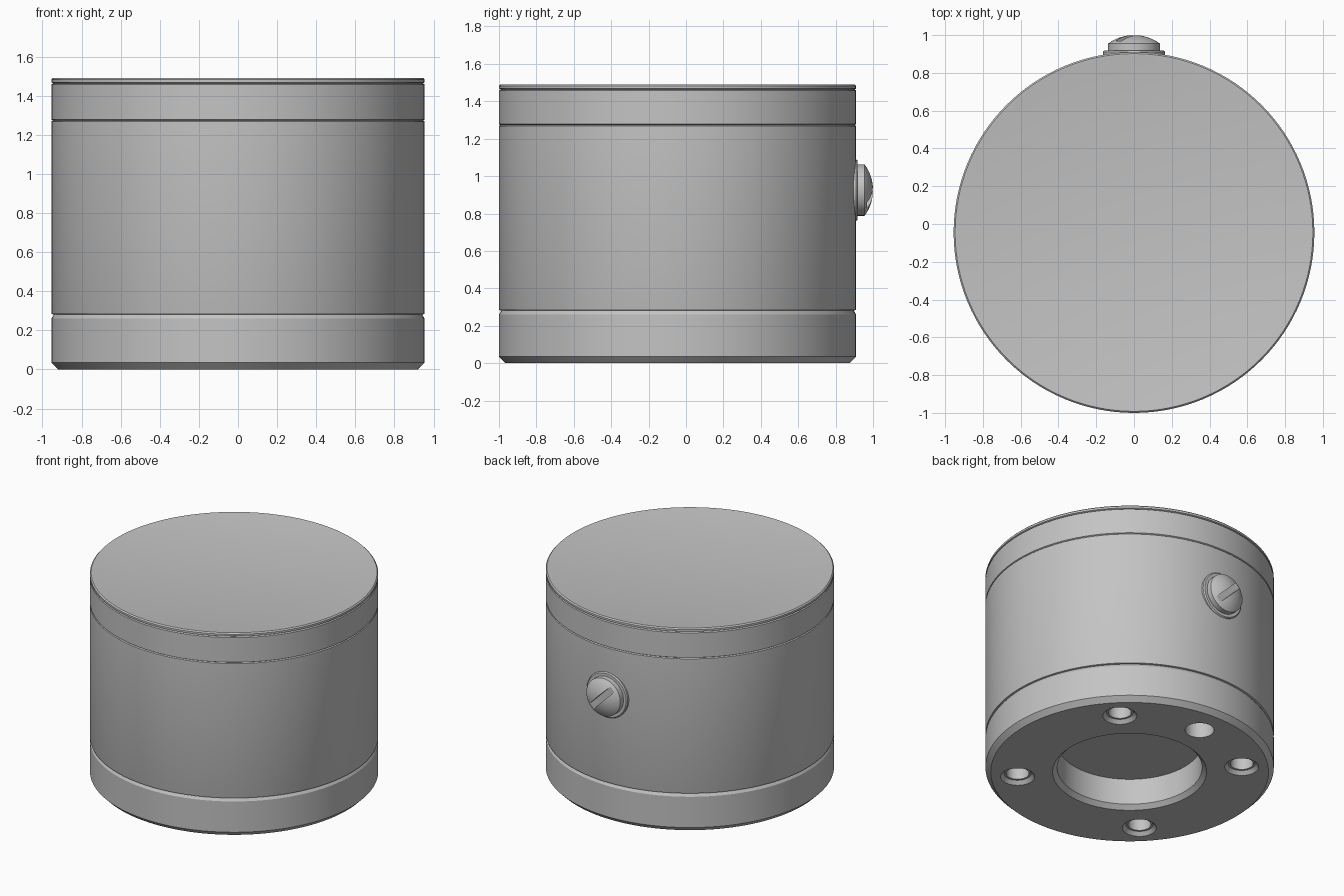
import bpy, bmesh, math
from mathutils import Matrix, Vector

if "Cube" in bpy.data.objects:
    bpy.data.objects.remove(bpy.data.objects["Cube"])

CY = -0.045          # y of the main axis
R = 0.955            # outer radius

grey = bpy.data.materials.new("metal grey")
grey.diffuse_color = (0.55, 0.55, 0.55, 1)
grey.use_nodes = True
grey.node_tree.nodes["Principled BSDF"].inputs["Base Color"].default_value = grey.diffuse_color


def finish(name, bm, matrix):
    bmesh.ops.recalc_face_normals(bm, faces=bm.faces)
    bm.transform(matrix)
    mesh = bpy.data.meshes.new(name)
    bm.to_mesh(mesh)
    bm.free()
    mesh.materials.append(grey)
    ob = bpy.data.objects.new(name, mesh)
    bpy.context.collection.objects.link(ob)
    return ob


def lathe(name, profile, matrix, n=128):
    """Revolve (radius, height) points about z; radius 0 ends are closed by a flat cap."""
    bm = bmesh.new()
    rings = []
    for r, z in profile:
        rings.append([bm.verts.new((r * math.cos(2 * math.pi * i / n),
                                    r * math.sin(2 * math.pi * i / n), z)) for i in range(n)])
    for a, b in zip(rings, rings[1:]):
        for i in range(n):
            j = (i + 1) % n
            bm.faces.new((a[i], a[j], b[j], b[i]))
    bm.faces.new(rings[0][::-1])
    bm.faces.new(rings[-1])
    return finish(name, bm, matrix)


def activate(ob):
    bpy.ops.object.select_all(action='DESELECT')
    ob.select_set(True)
    bpy.context.view_layer.objects.active = ob


def cut(ob, cutter):
    cutter.hide_render = True
    mod = ob.modifiers.new("cut", 'BOOLEAN')
    mod.operation = 'DIFFERENCE'
    mod.solver = 'EXACT'
    mod.object = cutter
    activate(ob)
    bpy.ops.object.modifier_apply(modifier=mod.name)
    bpy.data.objects.remove(cutter)


axis = Matrix.Translation((0, CY, 0))

# base with chamfered foot, centre bore and sloped upper shoulder
base = lathe("base", [(0.48, 0.22), (0.48, 0.03), (0.51, 0), (0.92, 0), (R, 0.035),
                      (R, 0.26), (0.94, 0.284), (0.9, 0.284)], axis)

# four stepped screw holes on the diagonals
for k in range(4):
    a = math.radians(45 + 90 * k)
    place = Matrix.Translation((0.745 * math.cos(a), CY + 0.745 * math.sin(a), 0))
    cut(base, lathe("screw_hole", [(0.113, -0.05), (0.113, 0), (0.09, 0.025), (0.076, 0.025),
                                   (0.076, 0.22)], place, 32))

# plain cable hole towards the back
cut(base, lathe("cable_hole", [(0.096, -0.05), (0.096, 0.22)],
                Matrix.Translation((0, CY + 0.72, 0)), 32))

# main housing, upper collar and lid, with fine seams between them
housing = lathe("housing", [(0.94, 0.28), (R - 0.002, 0.284), (R, 0.29), (R, 1.268),
                            (0.945, 1.274)], axis)
collar = lathe("collar", [(0.945, 1.272), (R, 1.278), (R, 1.458), (0.943, 1.464)], axis)
lid = lathe("lid", [(0.943, 1.462), (R, 1.468), (R, 1.482), (0.947, 1.49), (0.938, 1.49),
                    (0.908, 1.483)], axis)

# side screw on the back: washer and domed head
side = Matrix.Translation((0, 0, 0.925)) @ Matrix.Rotation(-math.pi / 2, 4, 'X')
washer = lathe("screw_washer", [(0.165, 0.86), (0.165, 0.91), (0.158, 0.918), (0.13, 0.918)],
               side, 64)
rh, rise = 0.137, 0.045
rad = (rh * rh + rise * rise) / (2 * rise)
top = math.asin(rh / rad)
dome = [(rad * math.sin(top * t / 8), 1.0 - rad + rad * math.cos(top * t / 8))
        for t in range(8, 0, -1)]
head = lathe("screw_head", [(rh, 0.88)] + dome + [(0.004, 1.0)], side, 64)

# diagonal driver slot across the dome
bm = bmesh.new()
bmesh.ops.create_cube(bm, size=1)
slot = finish("slot_cutter", bm, Matrix.Translation((0, 1.015, 0.925))
              @ Matrix.Rotation(math.radians(45), 4, 'Y')
              @ Matrix.Diagonal(Vector((0.4, 0.094, 0.045, 1))))
cut(head, slot)

for ob in (base, housing, collar, lid, washer, head):
    activate(ob)
    bpy.ops.object.shade_smooth_by_angle(angle=math.radians(20))
